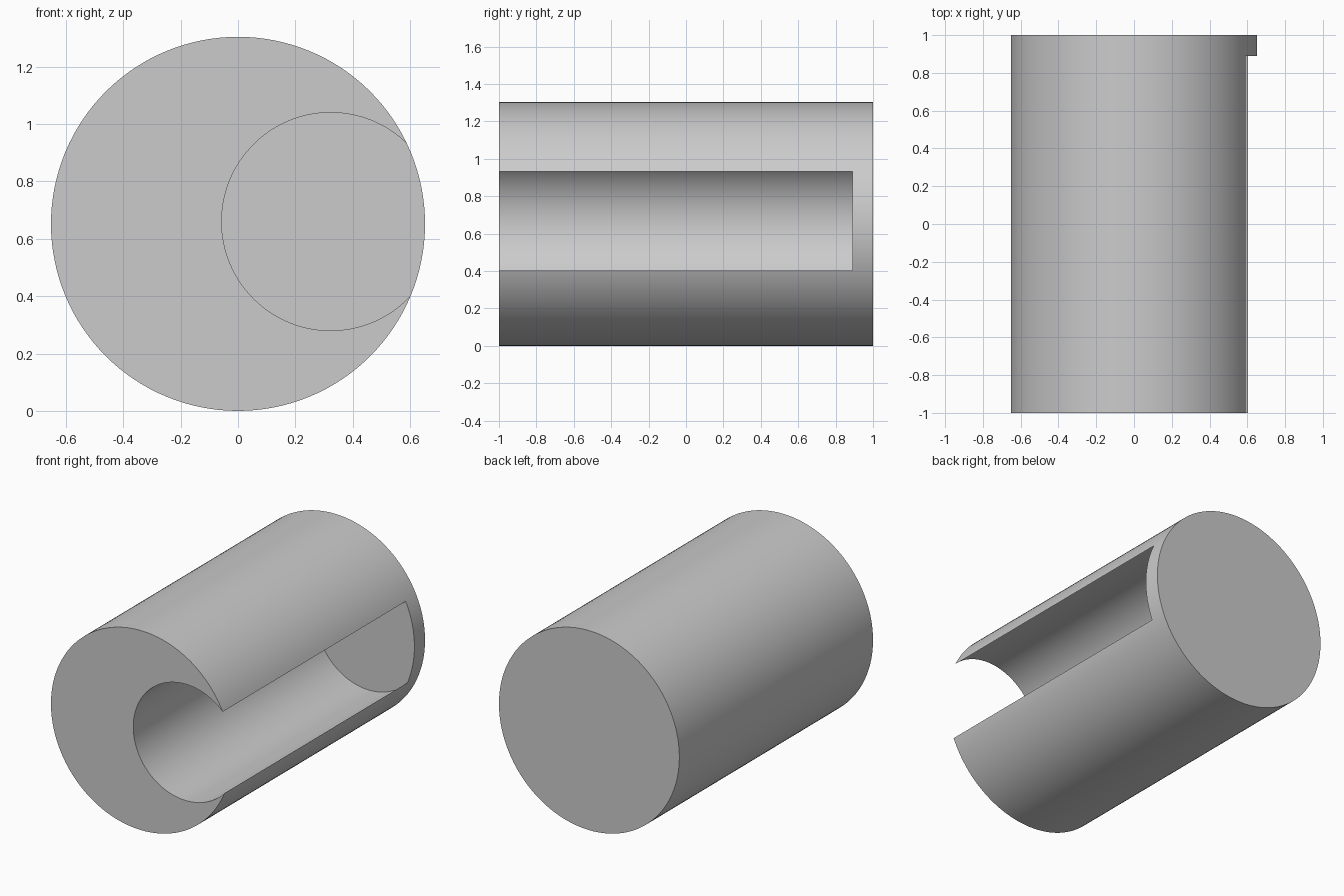
import bpy
from math import pi, radians

cube = bpy.data.objects.get("Cube")
if cube:
    bpy.data.objects.remove(cube, do_unlink=True)

R = 0.652             # outer radius
POCKET_END = 0.89     # y of the pocket's closed end

grey = bpy.data.materials.new("plain grey")
grey.use_nodes = True
colour = (0.6, 0.6, 0.6, 1)
grey.diffuse_color = colour
grey.node_tree.nodes["Principled BSDF"].inputs["Base Color"].default_value = colour


def rod(name, radius, x, z, y0, y1):
    """Cylinder lying along y."""
    bpy.ops.mesh.primitive_cylinder_add(
        vertices=128, radius=radius, depth=y1 - y0,
        location=(x, (y0 + y1) / 2, z), rotation=(pi / 2, 0, 0))
    ob = bpy.context.object
    ob.name = name
    ob.data.materials.append(grey)
    return ob


# Round pocket, open at the front and along the left side
cutter = rod("pocket_cutter", 0.38, 0.323, 0.66, -1.2, POCKET_END)
cutter.hide_render = True

# Solid body with the pocket cut out
body = rod("slotted_cylinder", R, 0, R, -1, 1)
cut = body.modifiers.new("pocket", "BOOLEAN")
cut.operation = "DIFFERENCE"
cut.solver = "EXACT"
cut.object = cutter
bpy.ops.object.modifier_apply(modifier=cut.name)
bpy.data.objects.remove(cutter, do_unlink=True)
bpy.ops.object.shade_smooth_by_angle(angle=radians(30))
